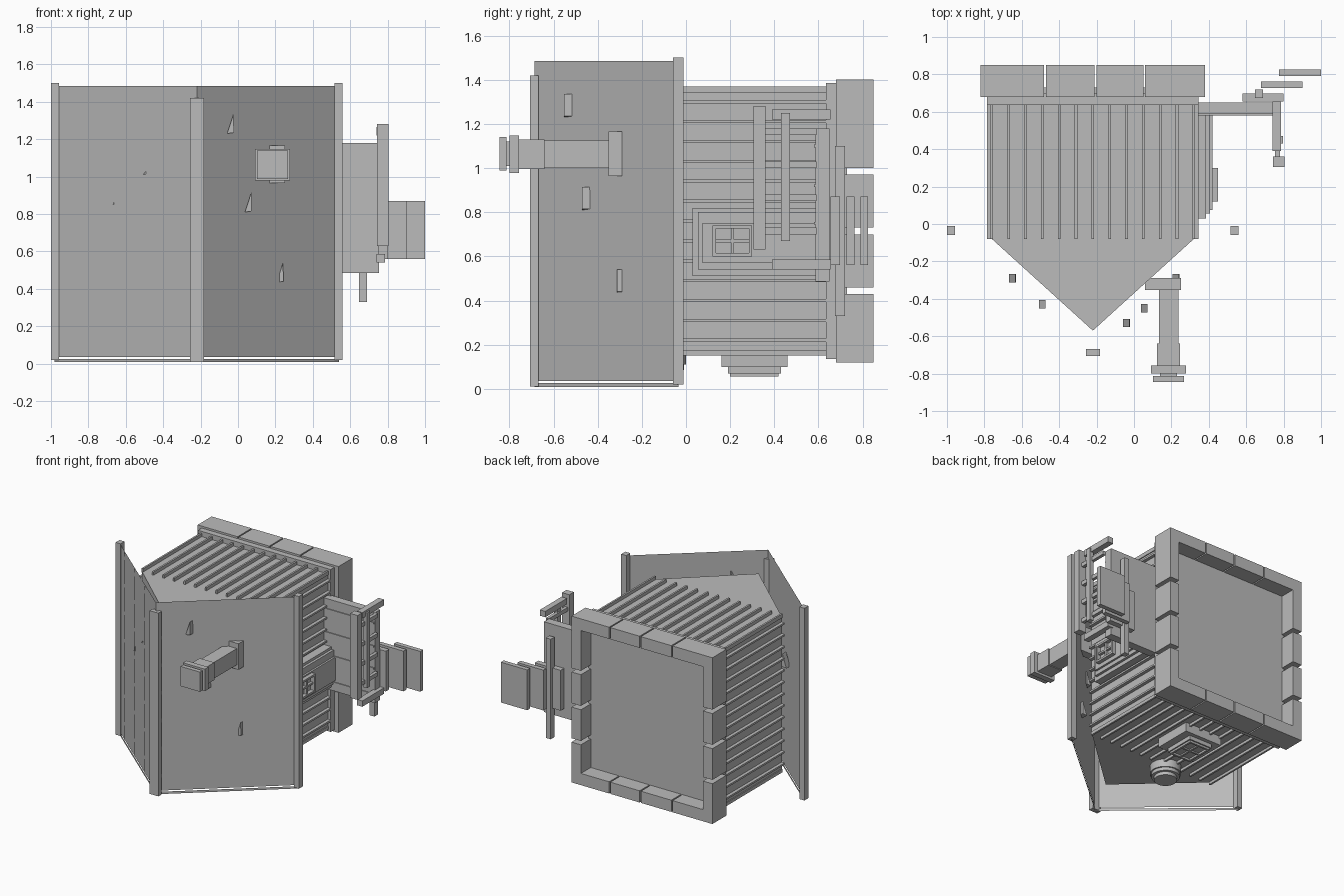
import bpy, bmesh, math
from mathutils import Vector

grey = bpy.data.materials.new("plain grey")
grey.diffuse_color = (0.5, 0.5, 0.5, 1)


def finish(name, bm, fix=True):
    if fix:
        bmesh.ops.recalc_face_normals(bm, faces=bm.faces)
    me = bpy.data.meshes.new(name)
    bm.to_mesh(me)
    bm.free()
    me.materials.append(grey)
    ob = bpy.data.objects.new(name, me)
    bpy.context.collection.objects.link(ob)
    return ob


def prism(bm, pts, offset):
    """Extrude a flat polygon along an offset."""
    a = [bm.verts.new(p) for p in pts]
    b = [bm.verts.new(Vector(p) + Vector(offset)) for p in pts]
    bm.faces.new(a)
    bm.faces.new(b[::-1])
    for i in range(len(a)):
        j = (i + 1) % len(a)
        bm.faces.new((a[i], b[i], b[j], a[j]))


def boxes(name, *specs):
    """One object made of boxes given as x0, x1, y0, y1, z0, z1."""
    bm = bmesh.new()
    for x0, x1, y0, y1, z0, z1 in specs:
        prism(bm, [(x0, y0, z0), (x1, y0, z0), (x1, y1, z0), (x0, y1, z0)], (0, 0, z1 - z0))
    return finish(name, bm)


CX, CZ = -0.22, 0.76

# Hull with a pointed front
bm = bmesh.new()
prism(bm, [(CX - 0.54, 0.66, 0.17), (CX - 0.54, -0.08, 0.17), (CX, -0.57, 0.17),
           (CX + 0.54, -0.08, 0.17), (CX + 0.54, 0.66, 0.17)], (0, 0, 1.175))
finish("hull", bm)

# Thin ribs around the four long sides
ribs = []
for k in range(-6, 7):
    x, z = CX + 0.09 * k, CZ + 0.09 * k
    ribs += [(x - 0.007, x + 0.007, -0.08, 0.64, a, b) for a, b in ((1.34, 1.37), (0.15, 0.175))]
    ribs += [(a, b, -0.08, 0.64, z - 0.007, z + 0.007)
             for a, b in ((CX - 0.565, CX - 0.535), (CX + 0.535, CX + 0.565))]
boxes("hull_ribs", *ribs)

# Rear collar, blocks and recessed back plate
boxes("rear_collar", (-0.785, 0.345, 0.635, 0.70, 0.135, 1.385))
blocks = []
for x0, x1 in ((-0.82, -0.48), (-0.47, -0.21), (-0.20, 0.05), (0.06, 0.38)):
    blocks += [(x0, x1, 0.68, 0.85, 1.31, 1.40), (x0, x1, 0.68, 0.85, 0.12, 0.21)]
for z0, z1 in ((0.21, 0.43), (0.46, 0.70), (0.73, 0.97), (1.00, 1.31)):
    blocks += [(-0.82, -0.74, 0.68, 0.85, z0, z1), (0.30, 0.38, 0.68, 0.85, z0, z1)]
boxes("rear_frame_blocks", *blocks)
boxes("rear_plate", (-0.76, 0.32, 0.69, 0.73, 0.19, 1.33))

# Two angled shield sheets with flat battens
APEX = Vector((CX, -0.685, 0))
for side, label in ((-1, "left"), (1, "right")):
    end = Vector((CX + side * 0.76, -0.035, 0))
    along = end - APEX
    out = Vector((along.y * side, -along.x * side, 0)).normalized()

    def sheet(bm, t0, t1, z0, z1, off=0.0):
        a, b = (APEX + along * t + out * off for t in (t0, t1))
        vs = [bm.verts.new(p) for p in (a + Vector((0, 0, z0)), b + Vector((0, 0, z0)),
                                        b + Vector((0, 0, z1)), a + Vector((0, 0, z1)))]
        bm.faces.new(vs if side > 0 else vs[::-1])

    bm = bmesh.new()
    sheet(bm, 0, 1, 0.035, 1.485)
    finish(label + "_shield", bm, False)
    bm = bmesh.new()
    for t in (0.28, 0.58, 0.86):
        sheet(bm, t - 0.016, t + 0.016, 0.04, 1.48, 0.004)
    for k in range(7):
        z = 0.15 + 0.2125 * k
        sheet(bm, 0.03, 0.98, z - 0.014, z + 0.014, 0.002)
    sheet(bm, 0, 1, 0.008, 0.026)
    finish(label + "_shield_battens", bm, False)

# Shield posts
boxes("shield_posts", (-1.0, -0.957, -0.06, -0.012, 0.02, 1.5),
      (0.517, 0.56, -0.06, -0.012, 0.02, 1.5), (-0.257, -0.183, -0.707, -0.667, 0.01, 1.42))

# Small torn shards on the shields
bm = bmesh.new()
for x, y, z, s in ((-0.04, -0.53, 1.28, 1), (0.055, -0.45, 0.86, 1), (0.225, -0.29, 0.485, 1),
                   (-0.49, -0.43, 1.03, 0.4), (-0.65, -0.29, 0.9, 1)):
    prism(bm, [(x - 0.018, y - 0.022, z - 0.05 * s), (x + 0.018, y - 0.022, z - 0.045 * s),
               (x + 0.016, y - 0.022, z + 0.055 * s)], (0, 0.045, 0))
finish("shield_shards", bm)

# Front gun: mount, barrel, sleeve and square muzzle plates
boxes("gun_mount", (0.06, 0.25, -0.352, -0.29, 0.965, 1.165))
boxes("gun_barrel", (0.133, 0.237, -0.65, -0.30, 1.0, 1.125),
      (0.122, 0.246, -0.765, -0.64, 0.995, 1.13))
boxes("gun_muzzle", (0.092, 0.277, -0.80, -0.757, 0.978, 1.148),
      (0.14, 0.23, -0.82, -0.79, 1.01, 1.12), (0.102, 0.267, -0.845, -0.812, 0.988, 1.14))

# Stepped side window box with a cross pane
boxes("side_window_box", (0.30, 0.385, 0.03, 0.62, 0.51, 0.82),
      (0.38, 0.405, 0.055, 0.62, 0.54, 0.80), (0.40, 0.42, 0.075, 0.60, 0.57, 0.75))
boxes("side_window_frame", (0.41, 0.45, 0.12, 0.135, 0.6, 0.74), (0.41, 0.45, 0.285, 0.30, 0.6, 0.74),
      (0.41, 0.45, 0.135, 0.285, 0.6, 0.615), (0.41, 0.45, 0.135, 0.285, 0.725, 0.74),
      (0.41, 0.44, 0.203, 0.217, 0.615, 0.725), (0.41, 0.44, 0.135, 0.285, 0.663, 0.677))

# Side fin with thin seams
boxes("side_fin", (0.31, 0.755, 0.587, 0.65, 0.485, 1.18),
      *[(0.33, 0.75, 0.58, 0.60, z - 0.006, z + 0.006) for z in (0.55, 0.75, 0.92, 1.10)])

# Upright ladder-like handle at the end of the fin
boxes("handle_uprights", (0.742, 0.805, 0.305, 0.36, 0.63, 1.28),
      (0.765, 0.797, 0.43, 0.47, 0.67, 1.25))
boxes("handle_arms", (0.74, 0.786, 0.39, 0.655, 1.22, 1.265),
      (0.74, 0.786, 0.39, 0.655, 0.54, 0.585))
boxes("handle_rungs", *[(0.755, 0.78, 0.35, 0.59, z, z + 0.03) for z in (0.70, 0.85, 1.0, 1.15)])

# Staggered outer plates and their post
boxes("outer_plates", (0.58, 0.80, 0.655, 0.697, 0.56, 0.87),
      (0.68, 0.90, 0.727, 0.763, 0.56, 0.87), (0.775, 1.0, 0.79, 0.825, 0.56, 0.87))
boxes("outer_post", (0.648, 0.69, 0.675, 0.72, 0.33, 1.10))

# Underside hatch with a raised cross frame
boxes("belly_hatch", (-0.41, -0.09, 0.16, 0.46, 0.10, 0.18), (-0.35, -0.15, 0.19, 0.43, 0.07, 0.11),
      (-0.34, -0.16, 0.20, 0.215, 0.055, 0.08), (-0.34, -0.16, 0.405, 0.42, 0.055, 0.08),
      (-0.34, -0.325, 0.20, 0.42, 0.055, 0.08), (-0.175, -0.16, 0.20, 0.42, 0.055, 0.08),
      (-0.257, -0.243, 0.20, 0.42, 0.06, 0.08), (-0.34, -0.16, 0.303, 0.317, 0.06, 0.08))

# Underside round stepped hub
bm = bmesh.new()
for r, z0, z1 in ((0.11, 0.11, 0.18), (0.10, 0.085, 0.115), (0.08, 0.06, 0.09)):
    prism(bm, [(-0.38 + r * math.cos(i * math.pi / 12), -0.11 + r * math.sin(i * math.pi / 12), z0)
               for i in range(24)], (0, 0, z1 - z0))
hub = finish("belly_hub", bm)
bpy.context.view_layer.objects.active = hub
hub.select_set(True)
bpy.ops.object.shade_smooth_by_angle(angle=math.radians(35))
